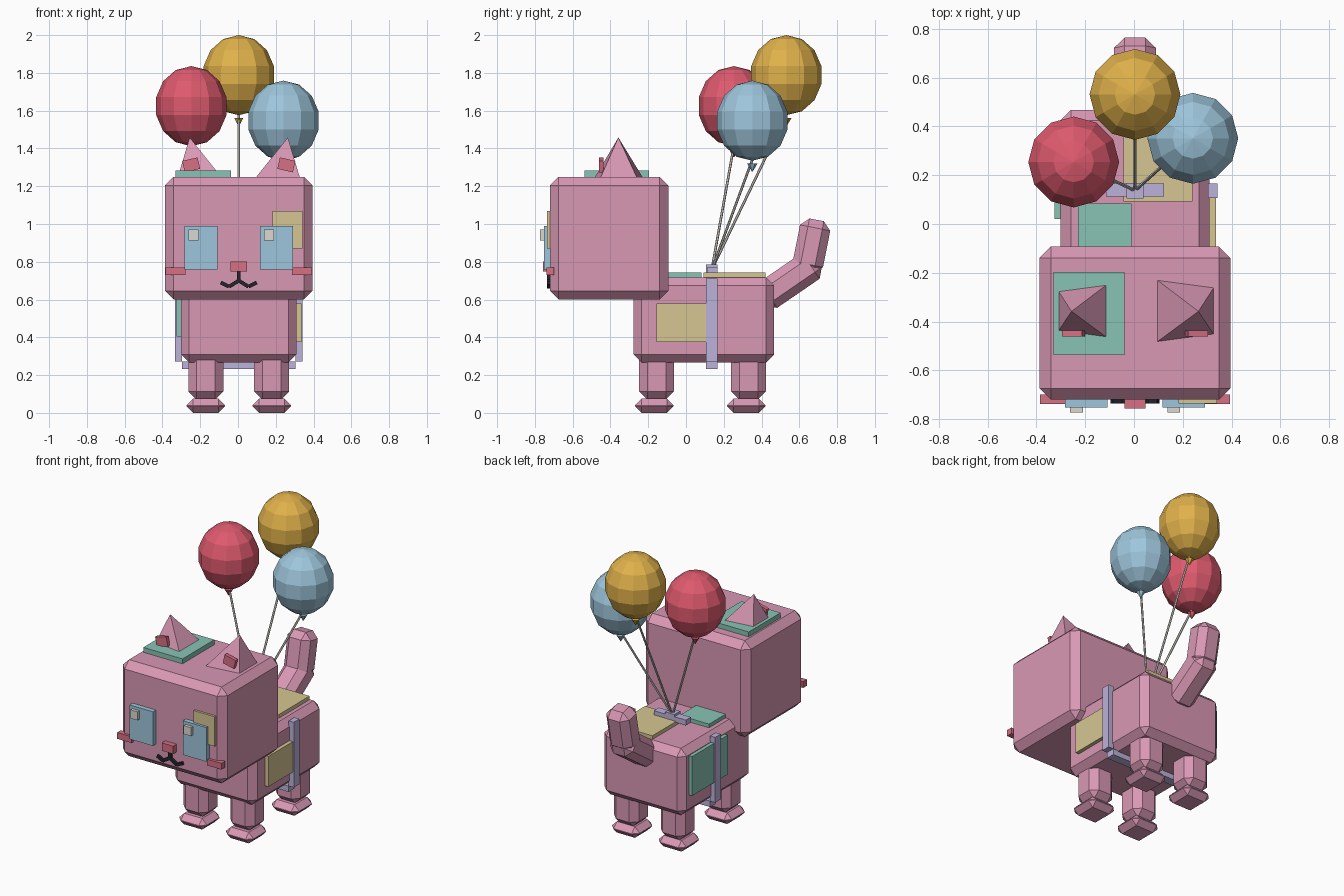
import bpy, bmesh, math
from mathutils import Vector, Matrix

if "Cube" in bpy.data.objects:
    bpy.data.objects.remove(bpy.data.objects["Cube"])

CX = 0.004  # symmetry plane of the animal


def material(name, r, g, b):
    m = bpy.data.materials.new(name)
    m.diffuse_color = [((c / 255 + 0.055) / 1.055) ** 2.4 for c in (r, g, b)] + [1]
    m.use_nodes = True
    m.node_tree.nodes["Principled BSDF"].inputs["Base Color"].default_value = m.diffuse_color
    return m


PINK = material("pink", 217, 152, 180)
TEAL = material("teal", 136, 196, 180)
KHAKI = material("khaki", 214, 198, 146)
BLUE = material("light blue", 158, 198, 220)
CREAM = material("pale grey", 220, 216, 208)
BLACK = material("black", 36, 36, 44)
ROSE = material("rose", 214, 112, 132)
LILAC = material("lilac", 188, 178, 218)
RED = material("red", 222, 90, 110)
GOLD = material("gold", 224, 177, 74)


def finish(name, bm, mat):
    bmesh.ops.recalc_face_normals(bm, faces=bm.faces)
    me = bpy.data.meshes.new(name)
    bm.to_mesh(me)
    bm.free()
    me.materials.append(mat)
    ob = bpy.data.objects.new(name, me)
    bpy.context.collection.objects.link(ob)
    return ob


def block(name, mat, center, size, bevel=0, rot=None):
    """Box with optional one-step chamfer and rotation."""
    bm = bmesh.new()
    bmesh.ops.create_cube(bm, size=1, matrix=Matrix.Diagonal((*size, 1)))
    if bevel:
        bmesh.ops.bevel(bm, geom=bm.edges[:], offset=bevel, segments=1,
                        affect='EDGES', clamp_overlap=True)
    bm.transform(Matrix.Translation(center) @ (rot or Matrix.Identity(4)))
    return finish(name, bm, mat)


def span(name, mat, x, y, z, bevel=0):
    """Box given by its min and max on each axis."""
    ends = (x, y, z)
    return block(name, mat, [(a + b) / 2 for a, b in ends], [b - a for a, b in ends], bevel)


def rod(name, mat, a, b, r1, r2, sides=6):
    a, b = Vector(a), Vector(b)
    bm = bmesh.new()
    bmesh.ops.create_cone(bm, cap_ends=True, segments=sides, radius1=r1, radius2=r2, depth=(b - a).length)
    q = Vector((0, 0, 1)).rotation_difference(b - a)
    bm.transform(Matrix.Translation((a + b) / 2) @ q.to_matrix().to_4x4())
    return finish(name, bm, mat)


def bar(name, mat, a, b, width_x, width, bevel=0):
    """Box running between two points in the yz plane."""
    a, b = Vector(a), Vector(b)
    d = b - a
    rot = Matrix.Rotation(-math.atan2(d.y, d.z), 4, 'X')
    return block(name, mat, (a + b) / 2, (width_x, width, d.length), bevel, rot)


# Head, body and tail
span("head", PINK, (CX - .391, CX + .391), (-.72, -.093), (.60, 1.25), .046)
span("body", PINK, (CX - .306, CX + .306), (-.278, .467), (.267, .717), .043)
bar("tail_lower", PINK, (CX, .40, .60), (CX, .696, .803), .172, .166, .043)
bar("tail_upper", PINK, (CX, .637, .745), (CX, .692, 1.022), .172, .163, .043)

# Legs and paws
for side, s in (("left", -1), ("right", 1)):
    for end, y in (("front", -.156), ("back", .331)):
        x = CX + s * .174
        block(f"{end}_{side}_leg", PINK, (x, y, .215), (.184, .184, .29), .043)
        block(f"{end}_{side}_paw", PINK, (x, y - .012, .0375), (.204, .204, .075), .035)

# Ears: pyramids leaning outward, with rose inner plates
for side, s in (("left", -1), ("right", 1)):
    bm = bmesh.new()
    pts = [(.085, -.487, 1.24), (.325, -.455, 1.24), (.325, -.257, 1.24), (.085, -.225, 1.24), (.260, -.358, 1.458)]
    v = [bm.verts.new((CX + s * x, y, z)) for x, y, z in pts]
    bm.faces.new(v[:4])
    for i in range(4):
        bm.faces.new((v[i], v[(i + 1) % 4], v[4]))
    finish(f"{side}_ear", bm, PINK)
    block(f"{side}_inner_ear", ROSE, (CX + s * .252, -.448, 1.313), (.084, .024, .062), 0,
          Matrix.Rotation(s * math.radians(13), 4, 'Y'))

# Face
for side, s in (("left", -1), ("right", 1)):
    x = CX + s * .199
    block(f"{side}_eye", BLUE, (x, -.73, .875), (.174, .044, .23))
    block(f"{side}_eye_glint", CREAM, (CX + s * .199 - .04, -.755, .942), (.053, .036, .057))
    block(f"{side}_whisker", ROSE, (CX + s * .335, -.718, .75), (.108, .04, .042))
    # Mouth half: two short strokes
    p = [(0, .70), (.052, .668), (.095, .69)]
    for i in range(2):
        (xa, za), (xb, zb) = p[i], p[i + 1]
        block(f"{side}_mouth_{i}", BLACK, (CX + s * (xa + xb) / 2, -.726, (za + zb) / 2),
              (math.hypot(xb - xa, zb - za), .02, .02), 0,
              Matrix.Rotation(-s * math.atan2(zb - za, xb - xa), 4, 'Y'))
block("mouth_stem", BLACK, (CX, -.726, .722), (.02, .02, .06))
block("nose", ROSE, (CX, -.735, .775), (.085, .044, .053))

# Patches
span("face_patch", KHAKI, (.183, .341), (-.735, -.71), (.87, 1.07))
span("head_top_patch", TEAL, (-.33, -.038), (-.537, -.197), (1.24, 1.283))
span("back_patch_front", TEAL, (-.23, -.01), (-.15, .083), (.70, .742))
span("back_patch_rear", KHAKI, (-.043, .24), (.093, .42), (.70, .742))
span("right_side_patch", KHAKI, (.29, .335), (-.156, .12), (.375, .58))
span("left_side_patch", TEAL, (-.326, -.29), (.02, .40), (.405, .67))

# Harness strap and bow
for side, s in (("left", -1), ("right", 1)):
    block(f"{side}_strap", LILAC, (CX + s * .319, .136, .492), (.038, .06, .44))
    block(f"{side}_bow_loop", LILAC, (CX + s * .077, .139, .752), (.085, .054, .036))
span("belly_strap", LILAC, (CX - .30, CX + .30), (.106, .166), (.232, .272))
block("bow_knot", LILAC, (CX, .136, .757), (.07, .062, .056))


# Balloons: faceted spheres with a knot and a string
def balloon(name, mat, x, y, z):
    bm = bmesh.new()
    bmesh.ops.create_uvsphere(bm, u_segments=12, v_segments=7, radius=1,
                              matrix=Matrix.Translation((x, y, z)) @ Matrix.Diagonal((.191, .191, .212, 1)))
    finish(name, bm, mat)
    low = z - .212
    rod(name + "_knot", mat, (x, y, low - .058), (x, y, low - .016), .002, .027)
    rod(name + "_string", CREAM, (CX, .137, .76), (x, y, low + .005), .007, .007)


balloon("red_balloon", RED, -.247, .254, 1.624)
balloon("gold_balloon", GOLD, CX, .531, 1.788)
balloon("blue_balloon", BLUE, .241, .351, 1.547)
